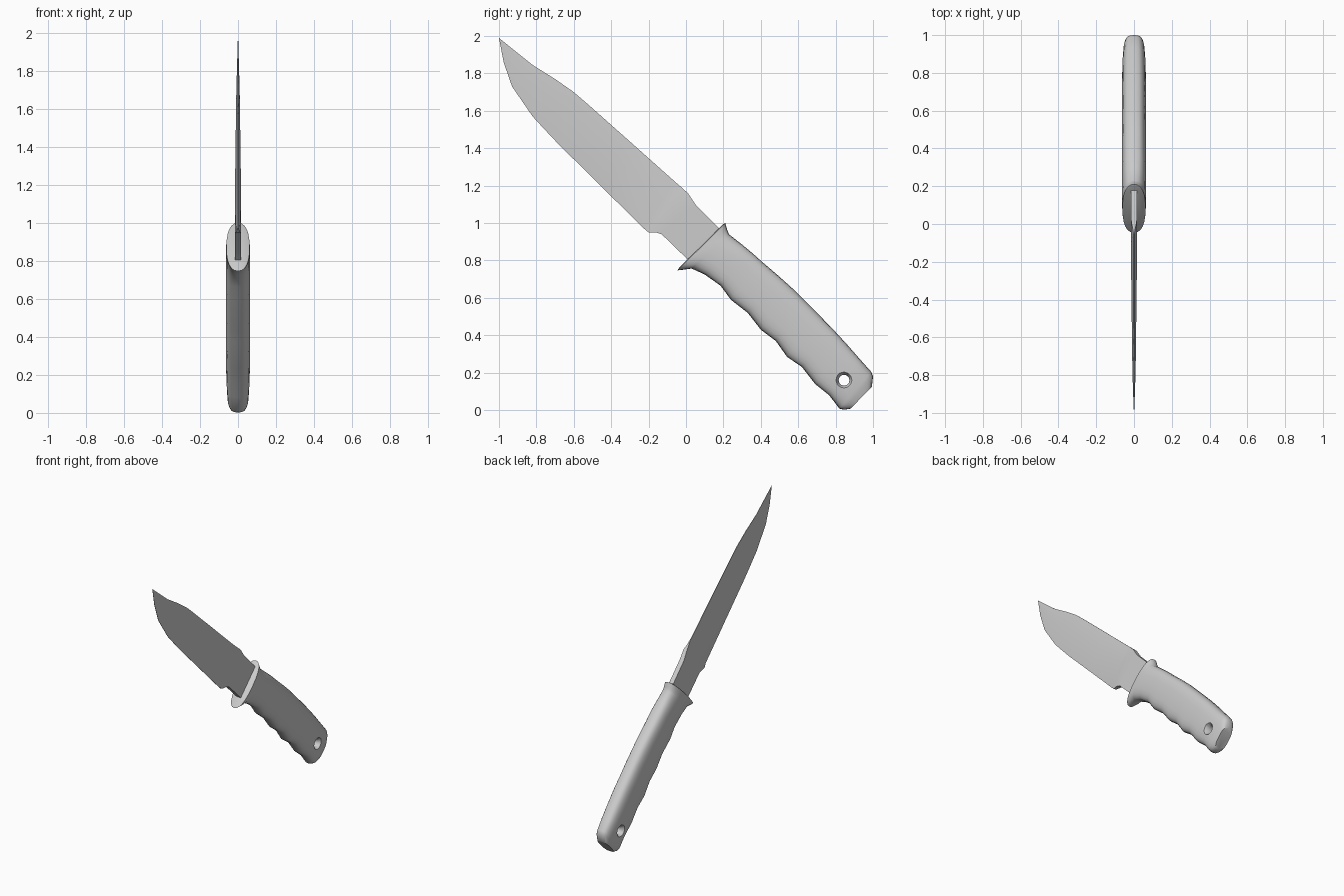
import bpy, bmesh, math


def loft(name, rings, angle):
    """Skin a list of equal-length vertex rings and cap both ends."""
    bm = bmesh.new()
    rows = [[bm.verts.new(p) for p in ring] for ring in rings]
    n = len(rows[0])
    for a, b in zip(rows, rows[1:]):
        for i in range(n):
            j = (i + 1) % n
            bm.faces.new((a[i], a[j], b[j], b[i]))
    bm.faces.new(rows[0])
    bm.faces.new(rows[-1])
    bmesh.ops.recalc_face_normals(bm, faces=bm.faces)
    me = bpy.data.meshes.new(name)
    bm.to_mesh(me)
    bm.free()
    ob = bpy.data.objects.new(name, me)
    bpy.context.collection.objects.link(ob)
    select(ob)
    bpy.ops.object.shade_smooth_by_angle(angle=math.radians(angle))
    return ob


def select(ob):
    bpy.ops.object.select_all(action='DESELECT')
    ob.select_set(True)
    bpy.context.view_layer.objects.active = ob


def spow(v, e):
    return math.copysign(abs(v) ** e, v)


def handle_ring(by, bz, ty, tz, w, n, count=24):
    """Rounded-box section spanning belly point to back point."""
    ring = []
    for i in range(count):
        a = math.tau * i / count
        s = 0.5 + 0.5 * spow(math.sin(a), 2 / n)
        ring.append((w * spow(math.cos(a), 2 / n),
                     by + (ty - by) * s, bz + (tz - bz) * s))
    return ring


def blade_ring(ey, ez, sy, sz, te, tr, ts, k=0.6):
    """Six-sided section: edge, ridge and spine half thicknesses."""
    ry, rz = ey + (sy - ey) * k, ez + (sz - ez) * k
    half = [(te, ey, ez), (tr, ry, rz), (ts, sy, sz)]
    return half + [(-x, y, z) for x, y, z in reversed(half)]


# Handle with guard and finger grooves: belly y,z, back y,z, half width, squareness
handle_stations = [
    (-0.035, 0.763, 0.197, 0.993, 0.055, 2.4),
    (-0.046, 0.747, 0.210, 1.000, 0.061, 2.4),
    (-0.020, 0.750, 0.220, 0.965, 0.063, 2.5),
    (0.030, 0.757, 0.230, 0.940, 0.064, 2.6),
    (0.100, 0.725, 0.300, 0.885, 0.064, 2.8),
    (0.185, 0.665, 0.360, 0.835, 0.064, 3),
    (0.240, 0.590, 0.410, 0.790, 0.064, 3),
    (0.330, 0.520, 0.500, 0.713, 0.064, 3),
    (0.400, 0.430, 0.570, 0.650, 0.064, 3),
    (0.480, 0.370, 0.640, 0.580, 0.064, 3),
    (0.540, 0.285, 0.720, 0.500, 0.064, 3),
    (0.620, 0.230, 0.790, 0.428, 0.064, 3),
    (0.690, 0.140, 0.860, 0.352, 0.063, 3),
    (0.765, 0.080, 0.930, 0.272, 0.061, 3),
    (0.820, 0.008, 0.990, 0.205, 0.056, 3),
    (0.845, 0.002, 1.000, 0.180, 0.052, 3),
    (0.880, 0.008, 0.994, 0.125, 0.043, 3),
]
handle = loft("handle", [handle_ring(*s) for s in handle_stations], 45)

# Lanyard hole with flared rims
hole_profile = [(-0.10, 0.066), (-0.035, 0.029), (0.035, 0.029), (0.10, 0.066)]
cutter = loft("hole_cutter", [
    [(x, 0.845 + r * math.cos(math.tau * i / 12), 0.16 + r * math.sin(math.tau * i / 12))
     for i in range(12)] for x, r in hole_profile], 30)
cutter.hide_render = True
mod = handle.modifiers.new("lanyard_hole", 'BOOLEAN')
mod.operation = 'DIFFERENCE'
mod.solver = 'EXACT'
mod.object = cutter
select(handle)
bpy.ops.object.modifier_apply(modifier=mod.name)
bpy.data.objects.remove(cutter)
bpy.ops.object.shade_smooth_by_angle(angle=math.radians(45))

# Blade: edge y,z, spine y,z, half thickness at edge, ridge, spine
blade_stations = [
    (0.030, 0.785, 0.190, 0.960, 0.017, 0.017, 0.017),
    (-0.130, 0.940, 0.050, 1.100, 0.017, 0.017, 0.017),
    (-0.160, 0.950, 0.010, 1.160, 0.016, 0.017, 0.014),
    (-0.200, 0.950, -0.030, 1.196, 0.010, 0.017, 0.005),
    (-0.230, 0.975, -0.060, 1.222, 0.001, 0.016, 0.002),
    (-0.450, 1.193, -0.300, 1.436, 0.001, 0.014, 0.002),
    (-0.680, 1.420, -0.530, 1.640, 0.001, 0.011, 0.002),
    (-0.760, 1.505, -0.600, 1.700, 0.001, 0.010, 0.002),
    (-0.820, 1.570, -0.700, 1.770, 0.001, 0.009, 0.002),
    (-0.930, 1.730, -0.820, 1.845, 0.001, 0.006, 0.001),
    (-0.975, 1.860, -0.920, 1.925, 0.001, 0.003, 0.001),
    (-0.998, 1.980, -1.000, 1.990, 0.0005, 0.0006, 0.0005),
]
blade = loft("blade", [blade_ring(*s) for s in blade_stations], 30)
